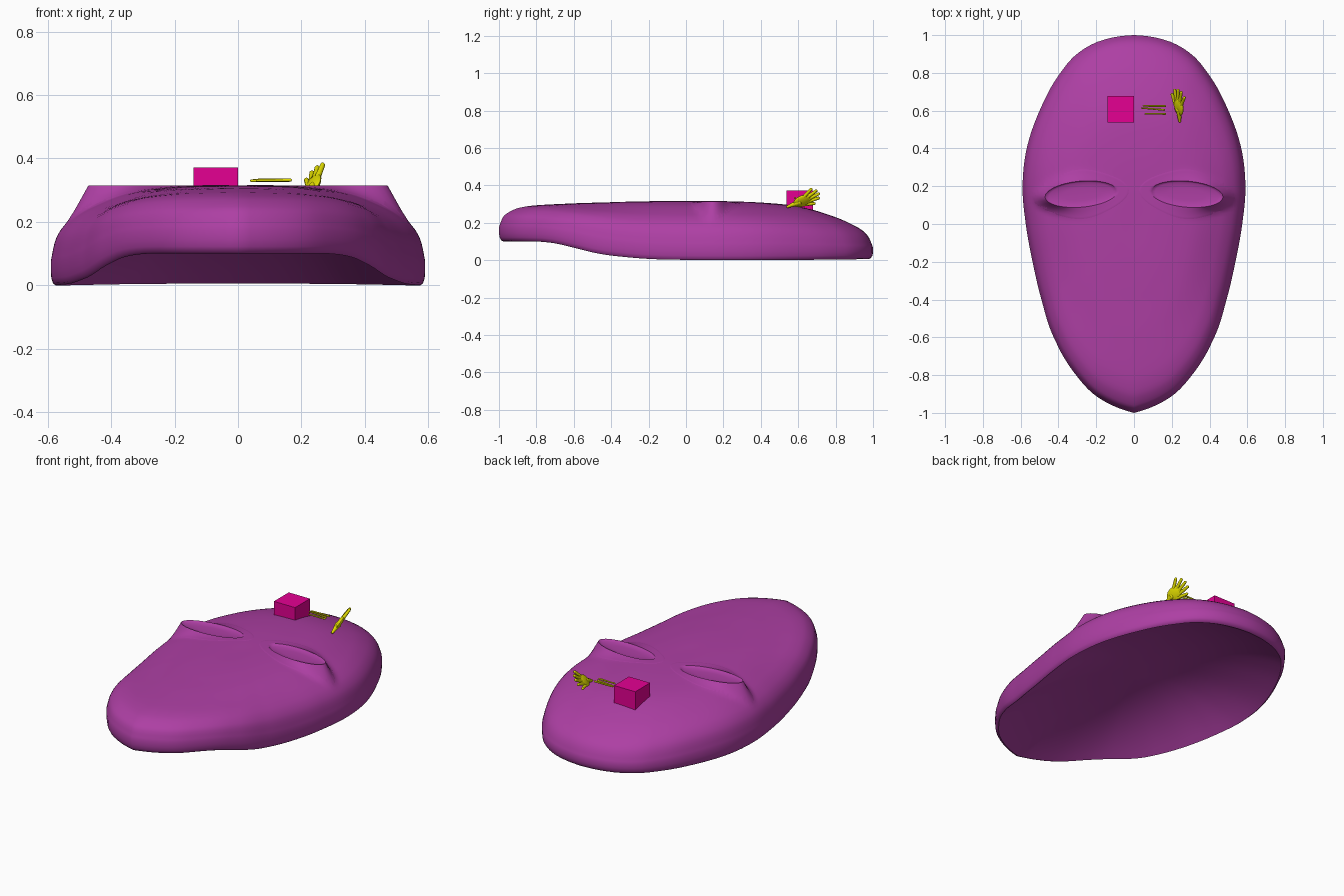
import bpy, bmesh, math
from mathutils import Vector, Matrix

cube = bpy.data.objects.get("Cube")
if cube:
    bpy.data.objects.remove(cube, do_unlink=True)


def material(name, color):
    m = bpy.data.materials.new(name)
    m.use_nodes = True
    m.diffuse_color = (*color, 1)
    m.node_tree.nodes["Principled BSDF"].inputs["Base Color"].default_value = (*color, 1)
    return m


PURPLE = material("purple", (0.42, 0.05, 0.37))
MAGENTA = material("magenta", (0.78, 0.0, 0.29))
YELLOW = material("yellow", (0.74, 0.70, 0.0))


def finish(bm, name, mat, smooth=True):
    bmesh.ops.recalc_face_normals(bm, faces=bm.faces)
    mesh = bpy.data.meshes.new(name)
    bm.to_mesh(mesh)
    bm.free()
    mesh.materials.append(mat)
    obj = bpy.data.objects.new(name, mesh)
    bpy.context.collection.objects.link(obj)
    if smooth:
        bpy.ops.object.select_all(action="DESELECT")
        obj.select_set(True)
        bpy.context.view_layer.objects.active = obj
        bpy.ops.object.shade_smooth_by_angle(angle=math.radians(40))


def curve(points, x):
    """Smooth interpolation through (x, y) points."""
    n = len(points)
    if x <= points[0][0]:
        return points[0][1]
    if x >= points[-1][0]:
        return points[-1][1]

    def slope(i):
        a, b = points[max(i - 1, 0)], points[min(i + 1, n - 1)]
        return (b[1] - a[1]) / (b[0] - a[0])
    i = next(k for k in range(n - 1) if points[k + 1][0] >= x)
    (x0, y0), (x1, y1) = points[i], points[i + 1]
    d = x1 - x0
    t = (x - x0) / d
    return ((2*t**3 - 3*t**2 + 1) * y0 + (t**3 - 2*t**2 + t) * d * slope(i)
            + (3*t**2 - 2*t**3) * y1 + (t**3 - t**2) * d * slope(i + 1))


# Mask plan outline, lower rim and dome profiles
OUTLINE = [(0, -1), (.1, -.967), (.215, -.9), (.307, -.8), (.375, -.7), (.425, -.6),
           (.49, -.4), (.537, -.2), (.573, 0), (.59, .2), (.568, .4), (.5, .6),
           (.39, .8), (.32, .885), (.215, .955), (.1, .99), (0, 1)]
POLAR = [(math.atan2(y, x), math.hypot(x, y)) for x, y in OUTLINE]
RIM = [(-1, .1), (-.8, .1), (-.7, .09), (-.6, .067), (-.5, .042), (-.4, .025),
       (-.2, .007), (0, .002), (.4, 0), (1, .006)]
BACK = [(0, 1), (.2, 1), (.4, .97), (.6, .89), (.8, .71), (.9, .58), (.95, .48),
        (.98, .36), (1, .2)]
FRONT = [(0, 1), (.4, 1), (.6, .99), (.8, .94), (.9, .85), (.95, .73), (.98, .6), (1, .35)]
BLEND = [(-1, 0), (-.6, .35), (-.3, .66), (0, .74), (.5, .74), (.9, 1)]
TOP, DISH = .315, .21

# Eye ellipse
EYE, EYE_A, EYE_B, TILT = Vector((.28, .158)), .192, .069, math.radians(-5)


def eye_radius(a):
    return 1 / math.hypot(math.cos(a) / EYE_A, math.sin(a) / EYE_B)


def eye_distance(x, y):
    u, v = abs(x) - EYE.x, y - EYE.y
    return math.hypot(u, v) - eye_radius(math.atan2(v, u) - TILT)


def profile(s, y):
    w = curve(BLEND, y)
    return curve(BACK, s) * w + curve(FRONT, s) * (1 - w)


def radius(x, y):
    return curve(POLAR, math.atan2(y, abs(x)))


def dome(x, y):
    """Height of the mask, raised to a flat lip around each eye."""
    s = math.hypot(x, y) / radius(x, y)
    rim = curve(RIM, y)
    z = rim + (TOP - rim) * profile(s, y)
    k = max(0, 1 - max(0, eye_distance(x, y)) / .08) ** 2
    return z + (TOP - z) * k


def loft(bm, rings, tip, start=None):
    rows = [[bm.verts.new(p) for p in ring] for ring in rings]
    n = len(rows[0])
    for a, b in zip(rows, rows[1:]):
        for i in range(n):
            j = (i + 1) % n
            bm.faces.new((a[i], a[j], b[j], b[i]))
    for row, point in ((rows[-1], tip), (rows[0], start)):
        if point:
            c = bm.verts.new(point)
            for i in range(n):
                bm.faces.new((row[i], row[(i + 1) % n], c))


def mask_ring(s, height):
    ring = []
    for i in range(160):
        a = 2 * math.pi * i / 160
        r = radius(math.cos(a), math.sin(a)) * s
        x, y = r * math.cos(a), r * math.sin(a)
        ring.append((x, y, height(x, y, s)))
    return ring


def underside(x, y, s):
    rim = curve(RIM, y * .975 / s)
    return rim + (DISH - rim) * (1 - (s / .975) ** 2.6)


def wall(fraction):
    def height(x, y, s):
        rim = curve(RIM, y)
        return rim + (TOP - rim) * profile(1, y) * fraction
    return height


# Mask body: dished underside, curled rim, closed dome
rings = [mask_ring(.975 * i / 20, underside) for i in range(1, 21)]
rings += [mask_ring(s, wall(f)) for s, f in ((.988, .08), (.997, .3), (1, .6))]
steps = [1, .995, .988, .98, .97, .96] + [.945 - .0225 * i for i in range(41)]
rings += [mask_ring(s, lambda x, y, s: dome(x, y)) for s in steps]
bm = bmesh.new()
loft(bm, rings, (0, 0, TOP), (0, 0, DISH))
bmesh.ops.recalc_face_normals(bm, faces=bm.faces)
inside = [f for f in bm.faces if f.normal.z > 0
          and any(eye_distance(v.co.x, v.co.y) < .03 for v in f.verts)]
bmesh.ops.delete(bm, geom=inside, context="FACES")
finish(bm, "mask_body", PURPLE)

# Eye sockets: raised lip around a shallow dish
for side, name in ((1, "left_eye_socket"), (-1, "right_eye_socket")):
    def eye_ring(offset, scale, z=None, lift=.0006):
        ring = []
        for i in range(72):
            a = 2 * math.pi * i / 72
            r = eye_radius(a - TILT) * scale + offset
            x, y = EYE.x + r * math.cos(a), EYE.y + r * math.sin(a)
            ring.append((side * x, y, dome(x, y) + lift if z is None else z))
        return ring
    bm = bmesh.new()
    loft(bm, [eye_ring(.07, 1, lift=-.002)]
         + [eye_ring(o, 1) for o in (.06, .05, .04, .03, .02, .01)]
         + [eye_ring(0, 1, z=TOP), eye_ring(0, .97, z=TOP - .005),
            eye_ring(0, .88, z=TOP - .009), eye_ring(0, .5, z=TOP - .012)],
         (side * EYE.x, EYE.y, TOP - .012))
    finish(bm, name, PURPLE)

# Box on the forehead
bm = bmesh.new()
bmesh.ops.create_cube(bm, size=.14, matrix=Matrix.Translation((-.07, .608, .302)))
finish(bm, "forehead_box", MAGENTA, smooth=False)


def rod(bm, a, b, r1, r2):
    a, b = Vector(a), Vector(b)
    rot = (b - a).to_track_quat("Z", "Y").to_matrix().to_4x4()
    bmesh.ops.create_cone(bm, cap_ends=True, segments=10, radius1=r1, radius2=r2,
                          depth=(b - a).length, matrix=Matrix.Translation((a + b) / 2) @ rot)
    for p, r in ((a, r1), (b, r2)):
        bmesh.ops.create_uvsphere(bm, u_segments=10, v_segments=6, radius=r,
                                  matrix=Matrix.Translation(p))


# Thin loose rods
for i, (a, b) in enumerate((((.06, .583, .331), (.165, .583, .332)),
                            ((.042, .614, .330), (.16, .604, .331)),
                            ((.05, .625, .332), (.165, .624, .332)))):
    bm = bmesh.new()
    rod(bm, a, b, .004, .005)
    finish(bm, f"thin_rod_{i + 1}", YELLOW)

# Small open hand: tapered wrist, thin tilted palm, fanned fingers
along = Vector((-.06, .92, .38)).normalized()
across = Vector((.64, -.23, .73))
across = (across - along * across.dot(along)).normalized()
palm = Vector((.237, .622, .317))
frame = Matrix((across, along, across.cross(along))).transposed().to_4x4()
bm = bmesh.new()
rod(bm, (.242, .544, .286), palm - along * .02, .007, .017)
bmesh.ops.create_uvsphere(bm, u_segments=16, v_segments=10, radius=1,
                          matrix=Matrix.Translation(palm) @ frame
                          @ Matrix.Diagonal((.037, .052, .013, 1)))
for base_w, base_l, tip_w, tip_l in ((.024, .018, .052, .065), (.011, .03, .028, .088),
                                     (-.004, .032, .002, .094), (-.019, .026, -.025, .086),
                                     (-.025, -.005, -.049, .055)):
    rod(bm, palm + across * base_w + along * base_l,
        palm + across * tip_w + along * tip_l, .010, .008)
finish(bm, "open_hand", YELLOW)
